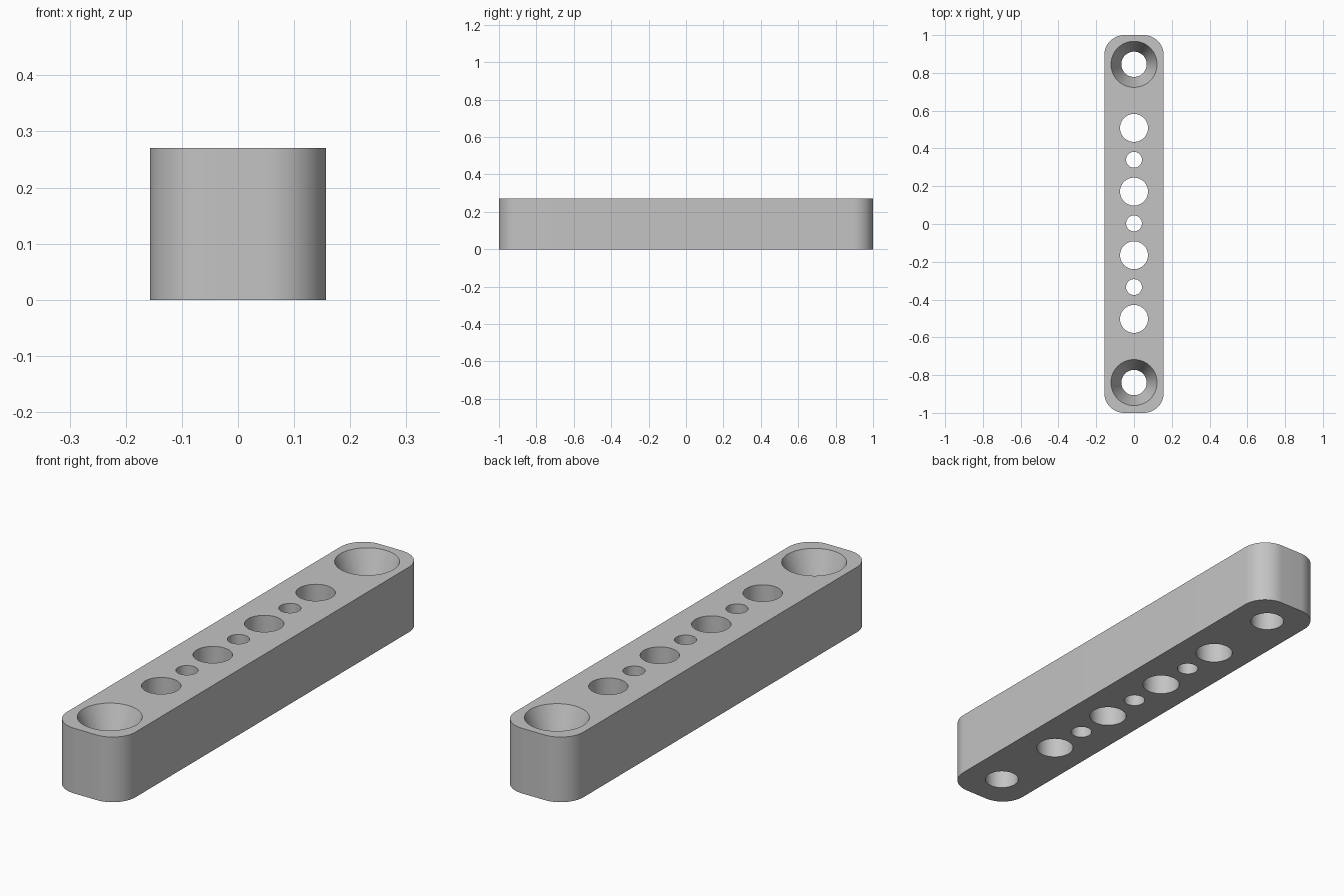
import bpy
import bmesh
from math import cos, sin, tau, radians

WIDTH, LENGTH, HEIGHT = 0.314, 2.0, 0.27
CORNER = 0.105
PITCH, SHIFT = 0.1685, 0.003      # hole spacing along the bar
SEGMENTS = 64

cube = bpy.data.objects.get("Cube")
if cube:
    bpy.data.objects.remove(cube, do_unlink=True)

gray = bpy.data.materials.new("plain gray")
gray.use_nodes = True
color = (0.55, 0.55, 0.55, 1)
gray.diffuse_color = color
gray.node_tree.nodes["Principled BSDF"].inputs["Base Color"].default_value = color


def make_object(name, bm):
    bmesh.ops.recalc_face_normals(bm, faces=bm.faces[:])
    mesh = bpy.data.meshes.new(name)
    bm.to_mesh(mesh)
    bm.free()
    mesh.materials.append(gray)
    obj = bpy.data.objects.new(name, mesh)
    bpy.context.collection.objects.link(obj)
    return obj


def add_spindle(bm, y, profile):
    """Closed turned solid around a vertical axis, from (radius, z) pairs."""
    rings = [[bm.verts.new((r * cos(tau * i / SEGMENTS), y + r * sin(tau * i / SEGMENTS), z))
              for i in range(SEGMENTS)] for r, z in profile]
    for low, high in zip(rings, rings[1:]):
        for i in range(SEGMENTS):
            j = (i + 1) % SEGMENTS
            bm.faces.new((low[i], low[j], high[j], high[i]))
    bm.faces.new(rings[0][::-1])
    bm.faces.new(rings[-1])


# Bar with rounded upright corners
bm = bmesh.new()
bmesh.ops.create_cube(bm, size=1)
for v in bm.verts:
    v.co = (v.co.x * WIDTH, v.co.y * LENGTH, (v.co.z + 0.5) * HEIGHT)
upright = [e for e in bm.edges if abs(e.verts[0].co.z - e.verts[1].co.z) > HEIGHT / 2]
bmesh.ops.bevel(bm, geom=upright, offset=CORNER, segments=16, profile=0.5, affect='EDGES')
bar = make_object("drilled_bar", bm)

# Hole cutters: alternating large and small holes, countersunk screw holes at the ends
bottom, top = -0.05, HEIGHT + 0.05
SINK = 0.135
slope = (0.122 - 0.067) / SINK
screw = [(0.067, bottom), (0.067, HEIGHT - SINK), (0.122 + slope * 0.05, top)]
bm = bmesh.new()
for k in (-5, -3, -2, -1, 0, 1, 2, 3, 5):
    if abs(k) == 5:
        profile = screw
    else:
        radius = 0.074 if k % 2 else 0.042
        profile = [(radius, bottom), (radius, top)]
    add_spindle(bm, SHIFT + k * PITCH, profile)
cutter = make_object("hole_cutter", bm)
cutter.hide_render = True

# Drill the bar and discard the cutter
drill = bar.modifiers.new("holes", 'BOOLEAN')
drill.operation = 'DIFFERENCE'
drill.solver = 'EXACT'
drill.object = cutter
bpy.ops.object.select_all(action='DESELECT')
bar.select_set(True)
bpy.context.view_layer.objects.active = bar
bpy.ops.object.modifier_apply(modifier=drill.name)
bpy.data.objects.remove(cutter, do_unlink=True)
bpy.ops.object.shade_smooth_by_angle(angle=radians(20))
